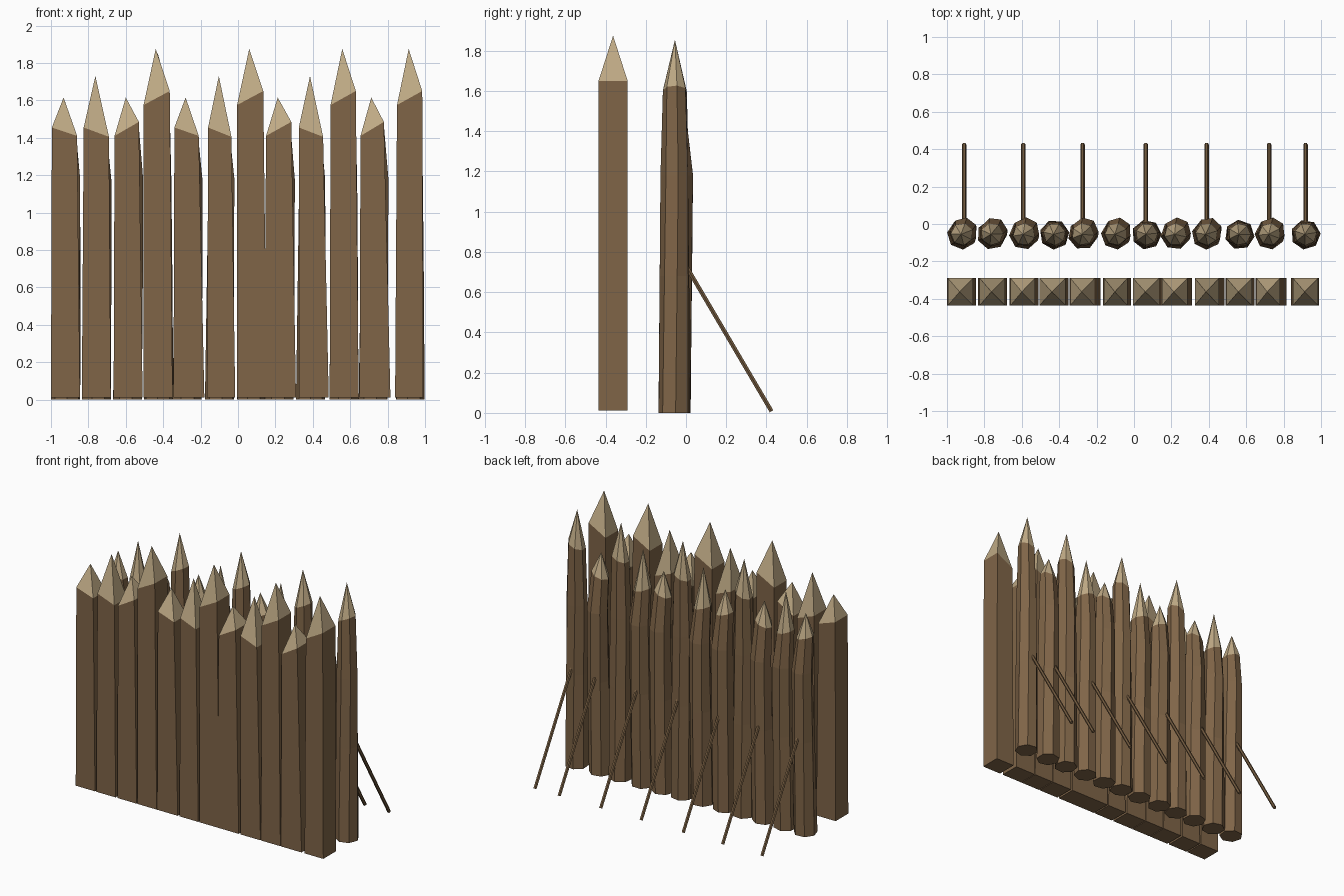
import bpy, math
from mathutils import Vector

if "Cube" in bpy.data.objects:
    bpy.data.objects.remove(bpy.data.objects["Cube"])


def material(name, rgb):
    m = bpy.data.materials.new(name)
    m.diffuse_color = (*rgb, 1)
    m.use_nodes = True
    m.node_tree.nodes["Principled BSDF"].inputs["Base Color"].default_value = m.diffuse_color
    return m


BARK = material("brown wood", (0.215, 0.130, 0.064))
CUT = material("pale cut wood", (0.520, 0.400, 0.235))
STRUT = material("strut wood", (0.190, 0.115, 0.055))


def loft(name, rings, apex=None, mats=(BARK, CUT)):
    """Skin a stack of equal rings, closed below and by an apex or a cap above."""
    n = len(rings[0])
    verts = [v for ring in rings for v in ring]
    faces = [tuple(reversed(range(n)))]
    for k in range(len(rings) - 1):
        for i in range(n):
            j = (i + 1) % n
            faces.append((k * n + i, k * n + j, (k + 1) * n + j, (k + 1) * n + i))
    base, side = (len(rings) - 1) * n, len(faces)
    if apex:
        verts.append(apex)
        faces += [(base + i, base + (i + 1) % n, len(verts) - 1) for i in range(n)]
    else:
        faces.append(tuple(range(base, base + n)))
    mesh = bpy.data.meshes.new(name)
    mesh.from_pydata(verts, [], faces)
    for m in mats:
        mesh.materials.append(m)
    if apex:
        for p in mesh.polygons[side:]:
            p.material_index = 1
    ob = bpy.data.objects.new(name, mesh)
    bpy.context.collection.objects.link(ob)
    return ob


# stake kinds: left shoulder, right shoulder, tip height
KINDS = {"a": (1.455, 1.41, 1.615), "b": (1.455, 1.405, 1.73),
         "c": (1.41, 1.485, 1.615), "d": (1.575, 1.65, 1.875)}
# kind, bottom left, bottom right, top left, top right, round stake x
STAKES = [
    ("a", -1.0, -.845, -.995, -.86, -.92), ("b", -.835, -.68, -.825, -.69, -.76),
    ("c", -.665, -.51, -.66, -.53, -.588), ("d", -.505, -.35, -.505, -.365, -.425),
    ("a", -.345, -.18, -.34, -.21, -.273), ("b", -.165, -.015, -.16, -.035, -.097),
    ("d", -.005, .155, -.005, .135, .068), ("c", .14, .31, .15, .285, .222),
    ("b", .325, .485, .325, .455, .388), ("d", .49, .645, .495, .63, .565),
    ("c", .65, .815, .655, .78, .725), ("d", .84, .99, .85, .985, .918)]
Y0, Y1 = -0.435, -0.29


def ring(x, y, z, r, turn, slope=0.0, n=7):
    pts = []
    for i in range(n):
        a = turn + i * math.tau / n
        pts.append((x + r * math.cos(a), y + r * math.sin(a), z + slope * math.cos(a)))
    return pts


for i, (kind, bl, br, tl, tr, x) in enumerate(STAKES):
    zl, zr, tip = KINDS[kind]
    # front row: square stakes with slanted shoulders
    bottom = [(bl, Y0, .012), (br, Y0, .012), (br, Y1, .012), (bl, Y1, .012)]
    top = [(tl, Y0, zl), (tr, Y0, zr), (tr, Y1, zr), (tl, Y1, zl)]
    loft(f"square_stake_{i + 1}", [bottom, top], ((tl + tr) / 2 - .005, (Y0 + Y1) / 2, tip))
    # back row: seven-sided tapered stakes, the shorter ones slightly bent
    bend = 0.0 if kind == "d" else 0.018
    turn = 0.3 + i * 0.55
    zs = (zl + zr) / 2 - .01
    loft(f"round_stake_{i + 1}",
         [ring(x, -.057, 0, .08, turn),
          ring(x + bend * .4, -.055 + bend * .5, .68, .076, turn + .08),
          ring(x + bend * .6, -.055 + bend, 1.18, .072, turn + .16),
          ring(x, -.055, zs, .060, turn + .1, (zr - zl) / 3)],
         (x - .005, -.055, tip - .02))

# slanted struts behind the fence
for i, x in enumerate((-.908, -.592, -.275, .063, .388, .722, .917)):
    a, b = Vector((x, -.02, .765)), Vector((x, .425, .008))
    d = (b - a).normalized()
    u, v = Vector((1, 0, 0)), d.cross(Vector((1, 0, 0)))
    offs = [.012 * (u * math.cos(t * math.tau / 6) + v * math.sin(t * math.tau / 6))
            for t in range(6)]
    loft(f"strut_{i + 1}", [[tuple(p + o) for o in offs] for p in (a, b)], mats=(STRUT,))
